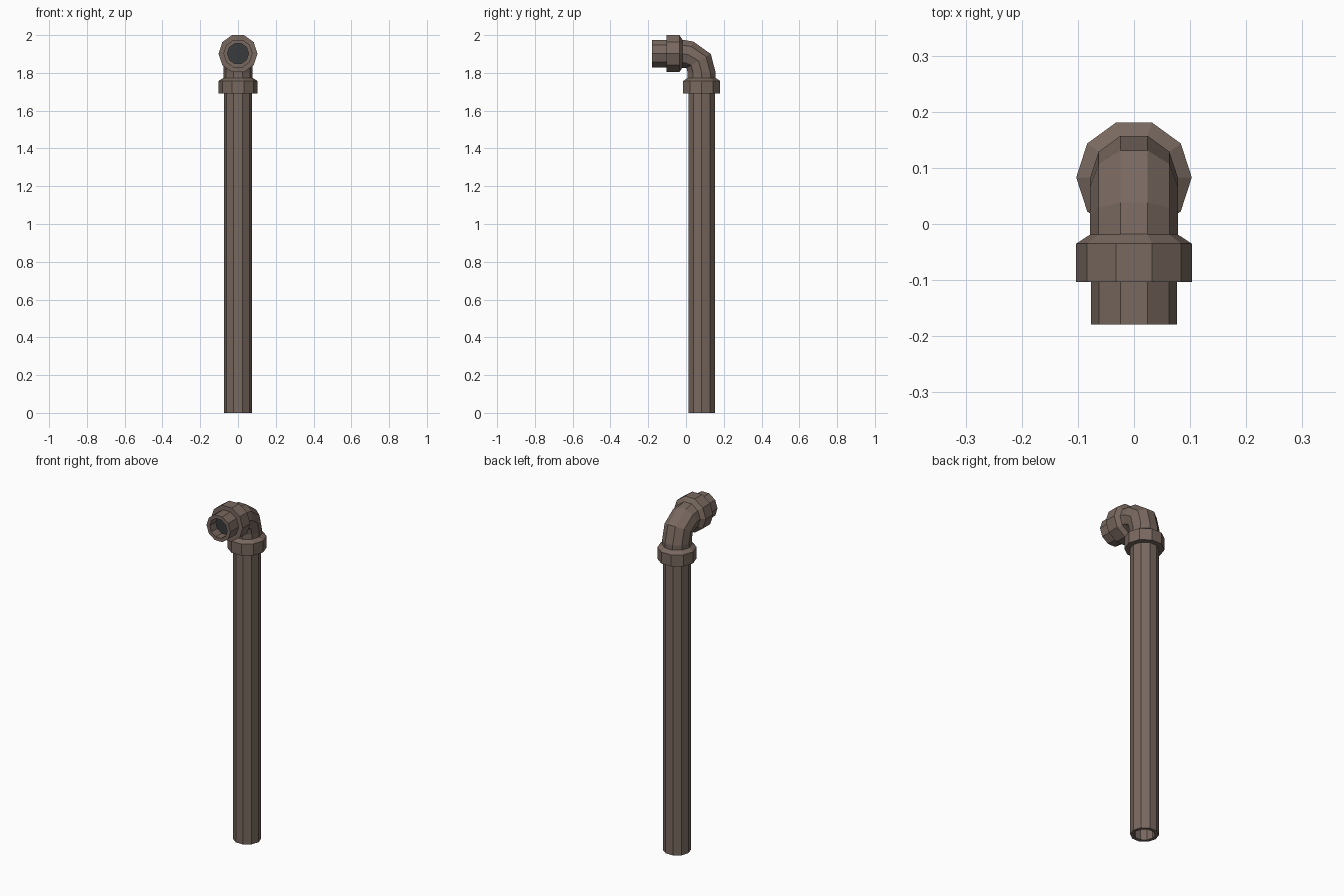
import bpy, bmesh, math

if "Cube" in bpy.data.objects:
    bpy.data.objects.remove(bpy.data.objects["Cube"])

SIDES = 10
CY, CZ = 0.083, 1.902      # axis of the riser (y) and axis of the outlet (z)


def material(name, rgb):
    m = bpy.data.materials.new(name)
    m.diffuse_color = (*rgb, 1.0)
    m.use_nodes = True
    m.node_tree.nodes["Principled BSDF"].inputs["Base Color"].default_value = m.diffuse_color
    return m


BROWN = material("brown metal", (0.19, 0.14, 0.115))
DARK = material("dark bore", (0.04, 0.043, 0.045))


def sweep(name, rings, cap_start=False, cap_end=False):
    """Skin rings (y, z, tilt in degrees, radius), ordered along the pipe run."""
    bm = bmesh.new()
    loops = []
    for y, z, tilt, r in rings:
        a = math.radians(tilt)
        loop = []
        for k in range(SIDES):
            t = 2 * math.pi * k / SIDES
            s = r * math.sin(t)
            loop.append(bm.verts.new((r * math.cos(t), y + s * math.cos(a), z + s * math.sin(a))))
        loops.append(loop)
    for a, b in zip(loops, loops[1:]):
        for k in range(SIDES):
            n = (k + 1) % SIDES
            bm.faces.new((a[k], a[n], b[n], b[k]))
    if cap_start:
        bm.faces.new(loops[0][::-1]).material_index = 1
    if cap_end:
        bm.faces.new(loops[-1]).material_index = 1
    me = bpy.data.meshes.new(name)
    bm.to_mesh(me)
    bm.free()
    me.materials.append(BROWN)
    me.materials.append(DARK)
    ob = bpy.data.objects.new(name, me)
    bpy.context.collection.objects.link(ob)
    return ob


def up(z, r):       # ring on the vertical run
    return (CY, z, 0, r)


def out(y, r):      # ring on the horizontal run
    return (y, CZ, 90, r)


# Long riser with a hollow lower end
sweep("riser_pipe", [up(0.35, 0.055), up(0, 0.055), up(0, 0.074), up(1.70, 0.074)], cap_start=True)

# Collar at the foot of the elbow
sweep("lower_collar", [up(1.69, 0.07), up(1.69, 0.103), up(1.757, 0.103), up(1.774, 0.077)])

# Bent elbow
sweep("elbow", [up(1.765, 0.078), up(1.801, 0.078), (0.067, 1.863, 30, 0.078),
                (0.014, 1.896, 71, 0.078), out(-0.022, 0.078)])

# Collar at the outlet end, chamfered toward the elbow
sweep("outlet_collar", [out(-0.018, 0.077), out(-0.035, 0.103), out(-0.103, 0.103), out(-0.103, 0.07)])

# Short open outlet with a dark bore
sweep("outlet_spout", [out(-0.095, 0.077), out(-0.179, 0.077), out(-0.179, 0.056),
                       out(-0.125, 0.056)], cap_end=True)
